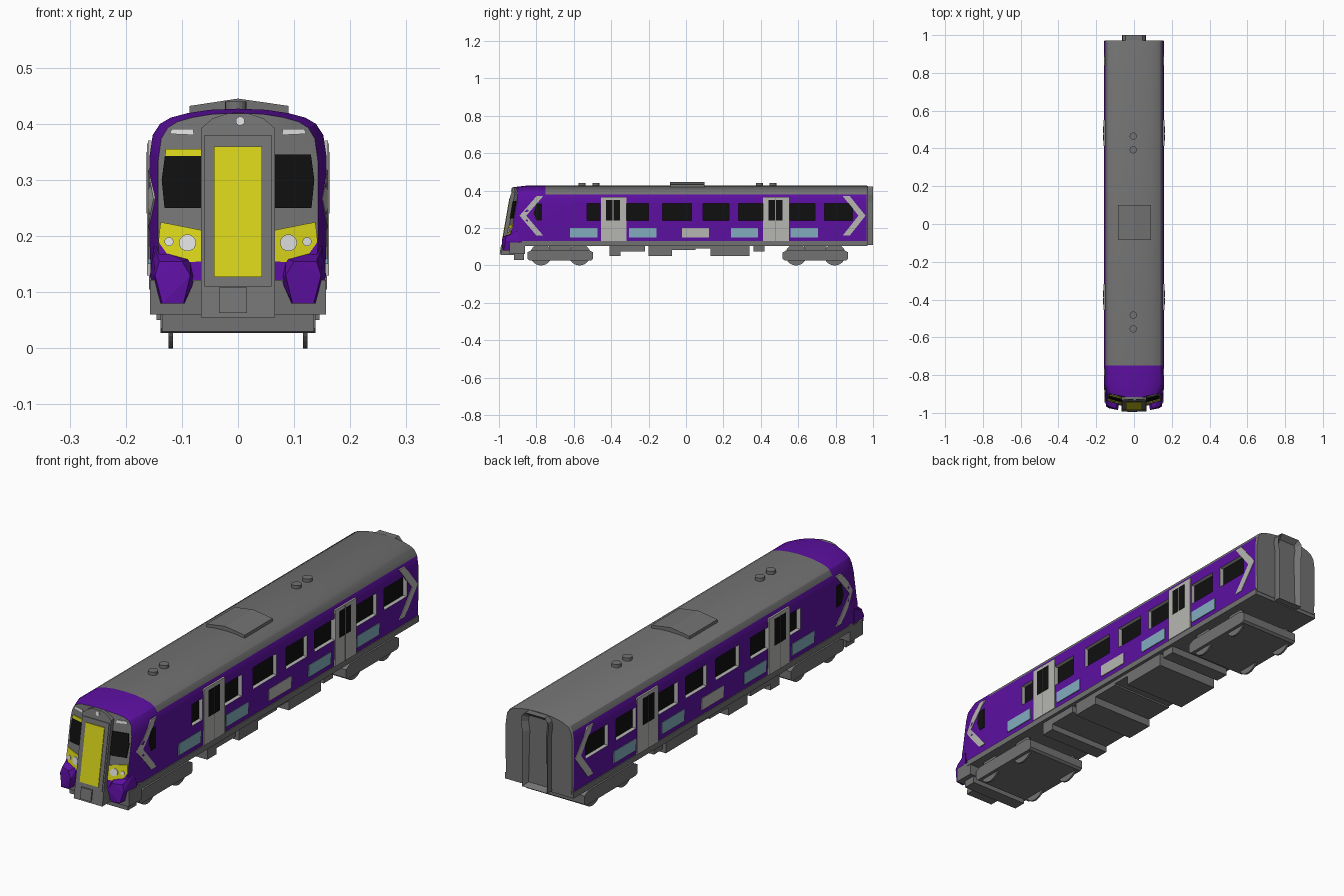
import bpy, bmesh, math
from mathutils import Vector

if "Cube" in bpy.data.objects:
    bpy.data.objects.remove(bpy.data.objects["Cube"])

COLOURS = {
    "purple": (0.11, 0.005, 0.36), "grey": (0.17, 0.17, 0.17),
    "yellow": (0.68, 0.65, 0.01), "black": (0.005, 0.005, 0.005),
    "light_grey": (0.47, 0.47, 0.45), "light_blue": (0.23, 0.42, 0.52),
    "white": (0.72, 0.72, 0.72),
}
SLOT = {n: i for i, n in enumerate(COLOURS)}
MATS = []
for name, c in COLOURS.items():
    m = bpy.data.materials.new(name)
    m.use_nodes = True
    m.diffuse_color = (*c, 1)
    m.node_tree.nodes["Principled BSDF"].inputs["Base Color"].default_value = (*c, 1)
    MATS.append(m)


def finish(name, bm, colour=None):
    """Turn a bmesh into an object; every object shares the same slots."""
    bmesh.ops.recalc_face_normals(bm, faces=bm.faces)
    if colour:
        for f in bm.faces:
            f.material_index = SLOT[colour]
    me = bpy.data.meshes.new(name)
    bm.to_mesh(me)
    bm.free()
    for m in MATS:
        me.materials.append(m)
    ob = bpy.data.objects.new(name, me)
    bpy.context.collection.objects.link(ob)
    return ob


def add_prism(bm, pts, offset):
    a = [bm.verts.new(p) for p in pts]
    b = [bm.verts.new(Vector(p) + Vector(offset)) for p in pts]
    bm.faces.new(a)
    bm.faces.new(b[::-1])
    for i in range(len(a)):
        j = (i + 1) % len(a)
        bm.faces.new((a[i], b[i], b[j], a[j]))


def prism(name, colour, pts, offset):
    bm = bmesh.new()
    add_prism(bm, pts, offset)
    return finish(name, bm, colour)


def box_pts(x0, x1, y0, y1, z):
    return [(x0, y0, z), (x1, y0, z), (x1, y1, z), (x0, y1, z)]


def box(name, colour, x0, x1, y0, y1, z0, z1):
    return prism(name, colour, box_pts(x0, x1, y0, y1, z0), (0, 0, z1 - z0))


def hull(name, colour, pts):
    bm = bmesh.new()
    for p in pts:
        bm.verts.new(p)
    bmesh.ops.convex_hull(bm, input=bm.verts)
    return finish(name, bm, colour)


def circle(u, v, r, n=20):
    return [(u + r * math.cos(i * math.tau / n), v + r * math.sin(i * math.tau / n)) for i in range(n)]


# Raked cab face and gangway face
def cab_y(x, z):
    return -0.915 - 0.17 * (0.42 - z) + 0.25 * max(0, abs(x) - 0.045)


def gangway_y(z):
    return -0.928 - 0.175 * (0.42 - z)


# Body shell lofted through stations
half = [(0.05, 0.12), (0.155, 0.12), (0.158, 0.2), (0.158, 0.34), (0.152, 0.38),
        (0.139, 0.4), (0.12, 0.411), (0.09, 0.419), (0.05, 0.425), (0, 0.427)]
n = len(half)
ring = half + [(-x, z) for x, z in half[-2::-1]]
bm = bmesh.new()
loops = []
for y, s in ((None, 0.9), (-0.85, 1), (-0.75, 1), (0.965, 1), (0.972, 0.975)):
    row = []
    for x, z in ring:
        px, pz = x * s, 0.12 + (z - 0.12) * (1 - (1 - s) * 0.25)
        row.append(bm.verts.new((px, cab_y(px, pz) if y is None else y, pz)))
    loops.append(row)
for a, b in zip(loops, loops[1:]):
    for i in range(len(ring)):
        j = (i + 1) % len(ring)
        f = bm.faces.new((a[i], a[j], b[j], b[i]))
        c = f.calc_center_median()
        side = 0.121 < c.z < 0.38 and c.y < 0.966
        cab = c.y < -0.75 and c.z > 0.121
        f.material_index = SLOT["purple" if side or cab else "grey"]
front = loops[0]
for ids in (range(n - 1), [n - 2, n - 1, n, 2 * n - 2, 0], range(n, 2 * n - 1)):
    bm.faces.new([front[i] for i in ids]).material_index = SLOT["grey"]
bm.faces.new(loops[-1]).material_index = SLOT["grey"]
body = finish("body_shell", bm)

# Recessed side windows cut into the shell
bm = bmesh.new()
spans = [(-0.53, -0.46), (-0.32, -0.2), (-0.125, 0.03), (0.09, 0.23),
         (0.28, 0.415), (0.555, 0.69), (0.74, 0.89)]
for s in (1, -1):
    for y0, y1 in spans:
        add_prism(bm, box_pts(s * 0.141, s * 0.2, y0, y1, 0.24), (0, 0, 0.09))
for f in bm.faces:
    inner = abs(f.calc_center_median().x) < 0.15
    f.material_index = SLOT["black" if inner else "light_grey"]
cutter = finish("window_cutter", bm)
cutter.hide_render = True
mod = body.modifiers.new("windows", "BOOLEAN")
mod.object = cutter
mod.solver = "EXACT"
bpy.context.view_layer.objects.active = body
body.select_set(True)
bpy.ops.object.modifier_apply(modifier=mod.name)
bpy.data.objects.remove(cutter)
bpy.ops.object.shade_smooth_by_angle(angle=math.radians(25))


def side_x(y, z):
    t = max(0, (-0.85 - y) / (-0.85 - cab_y(0.142, z)))
    return 0.160 - 0.0158 * t


def chevron(name, s, tip, end, width):
    """Arrow stripe on the side, each arm cut in short pieces to follow the shell."""
    bm = bmesh.new()
    steps = 6
    for top in (0.37, 0.16):
        for k in range(steps):
            quad = []
            for t, w in ((k, 0), (k + 1, 0), (k + 1, 1), (k, 1)):
                t /= steps
                y = tip + (end - tip) * t + w * width
                z = 0.266 + (top - 0.266) * t
                quad.append((s * side_x(y, z), y, z))
            add_prism(bm, quad, (-s * 0.006, 0, 0))
    finish(name, bm, "light_grey")


# Side details, both sides
for s, tag in ((1, "left"), (-1, "right")):
    def plate(name, colour, y0, y1, z0, z1, out=0.16):
        box(f"{tag}_{name}", colour, s * (out - 0.008), s * out, y0, y1, z0, z1)

    for y, door in ((-0.455, "front_door"), (0.413, "rear_door")):
        plate(door, "light_grey", y, y + 0.138, 0.13, 0.365, 0.162)
        for dy in (0.028, 0.068):
            plate(door + "_glass", "black", y + dy, y + dy + 0.034, 0.24, 0.35, 0.1635)
        plate(door + "_seam", "grey", y + 0.064, y + 0.066, 0.13, 0.36, 0.1625)
    for y, colour in ((-0.62, "light_blue"), (-0.305, "light_blue"), (-0.022, "light_grey"),
                      (0.24, "light_blue"), (0.56, "light_blue")):
        plate("lower_panel", colour, y, y + 0.146, 0.15, 0.2)
    chevron(tag + "_front_chevron", s, -0.89, -0.8, 0.036)
    chevron(tag + "_rear_chevron", s, 0.922, 0.838, 0.038)
    prism(tag + "_cab_side_window", "black",
          [(s * 0.1595, y, z) for y, z in ((-0.77, 0.24), (-0.77, 0.33), (-0.8, 0.33), (-0.815, 0.28), (-0.8, 0.24))],
          (-s * 0.006, 0, 0))

    # Cab face panels and lamps
    def cab(name, colour, pts, out=0.003):
        prism(f"{tag}_{name}", colour, [(s * x, cab_y(x, z) - out, z) for x, z in pts], (0, 0.006, 0))

    cab("windscreen", "black", [(0.062, 0.25), (0.062, 0.345), (0.13, 0.345), (0.136, 0.3), (0.131, 0.25)])
    cab("warning_panel", "yellow", [(0.062, 0.155), (0.062, 0.21), (0.138, 0.225), (0.142, 0.19), (0.115, 0.152)])
    cab("lower_panel_front", "purple", [(0.062, 0.122), (0.062, 0.156), (0.115, 0.153), (0.141, 0.19), (0.139, 0.122)], 0.002)
    cab("marker_light", "white", [(0.078, 0.38), (0.08, 0.391), (0.118, 0.391), (0.122, 0.382)])
    cab("headlight", "white", circle(0.09, 0.188, 0.015), 0.006)
    cab("tail_light", "white", circle(0.123, 0.19, 0.008), 0.006)
    if s < 0:
        cab("blind_strip", "yellow", [(0.066, 0.343), (0.066, 0.355), (0.129, 0.355), (0.13, 0.343)], 0.004)

    # Purple cowl below the lamps
    hull(tag + "_cowl", "purple",
         [(s * x, y, z) for x, y, z in (
             (0.075, -0.93, 0.125), (0.085, -0.94, 0.16), (0.15, -0.9, 0.182), (0.157, -0.89, 0.13),
             (0.14, -0.92, 0.08), (0.095, -0.93, 0.08), (0.097, -0.98, 0.08), (0.135, -0.975, 0.08),
             (0.148, -0.965, 0.13), (0.085, -0.985, 0.13), (0.1, -0.978, 0.155), (0.14, -0.962, 0.155))])

# Front gangway with door
outline = [(0.066, 0.055), (0.066, 0.392), (0.045, 0.41), (0.02, 0.418),
           (-0.02, 0.418), (-0.045, 0.41), (-0.066, 0.392), (-0.066, 0.055)]
hull("front_gangway", "grey", [(x, y, z) for x, z in outline for y in (gangway_y(z), -0.88)])


def gangway_plate(name, colour, pts, out):
    prism(name, colour, [(x, gangway_y(z) - out, z) for x, z in pts], (0, 0.008, 0))


def rect(x0, x1, z0, z1):
    return [(x0, z0), (x1, z0), (x1, z1), (x0, z1)]


gangway_plate("gangway_door_frame", "grey", rect(-0.06, 0.06, 0.11, 0.38), 0.003)
gangway_plate("gangway_door", "yellow", rect(-0.043, 0.043, 0.127, 0.36), 0.006)
gangway_plate("coupler_cover", "grey", rect(-0.034, 0.016, 0.063, 0.108), 0.006)
gangway_plate("top_lamp", "white", circle(0.004, 0.405, 0.008), 0.004)

# Rear gangway: arched frame with a sunk doorway
arch = [(0.058, 0.11), (0.058, 0.34), (0.064, 0.38), (0.06, 0.405), (0.045, 0.422)]
arch += [(-x, z) for x, z in arch[::-1]]
bm = bmesh.new()
add_prism(bm, [(x, 0.95, z) for x, z in arch], (0, 0.05, 0))
bmesh.ops.recalc_face_normals(bm, faces=bm.faces)
back = max(bm.faces, key=lambda f: f.calc_center_median().y)
bmesh.ops.inset_region(bm, faces=[back], thickness=0.02)
bmesh.ops.translate(bm, verts=back.verts, vec=(0, -0.022, 0))
finish("rear_gangway", bm, "grey")

# Roof equipment
prism("roof_pod", "grey", [(x, -0.085, z) for x, z in (
    (-0.086, 0.413), (-0.086, 0.432), (0, 0.445), (0.09, 0.432), (0.09, 0.413))], (0, 0.185, 0))
for y in (-0.555, -0.482, 0.393, 0.465):
    prism("roof_vent", "grey", [(x, v, 0.415) for x, v in circle(-0.004, y, 0.019)], (0, 0, 0.025))

# Underframe, skirt and equipment boxes
box("sole_bar", "grey", -0.159, 0.159, -0.88, 0.97, 0.105, 0.13)
box("front_skirt", "grey", -0.157, 0.157, -0.945, -0.86, 0.06, 0.122)
box("snow_plough", "grey", -0.135, 0.135, -0.92, -0.865, 0.03, 0.062)
for y0, y1, z in ((-0.41, -0.35, 0.05), (-0.35, -0.22, 0.075), (-0.2, -0.075, 0.05),
                  (-0.075, 0.05, 0.083), (0.05, 0.13, 0.09), (0.13, 0.34, 0.05), (0.36, 0.42, 0.075)):
    box("equipment_box", "grey", -0.145, 0.145, y0, y1, z, 0.108)

# Bogies and wheels
for mid in (-0.672, 0.692):
    prism("bogie_frame", "grey", [(-0.138, mid + dy, z) for dy, z in (
        (-0.175, 0.035), (-0.165, 0.027), (0.165, 0.027), (0.175, 0.035), (0.175, 0.07),
        (0.15, 0.083), (-0.15, 0.083), (-0.175, 0.07))], (0.276, 0, 0))
    box("bogie_bolster", "grey", -0.11, 0.11, mid - 0.06, mid + 0.06, 0.08, 0.11)
    for y in (mid - 0.103, mid + 0.103):
        for x in (-0.12, 0.12):
            prism("wheel", "grey", [(x - 0.004, u, v) for u, v in circle(y, 0.058, 0.058, 28)], (0.008, 0, 0))
